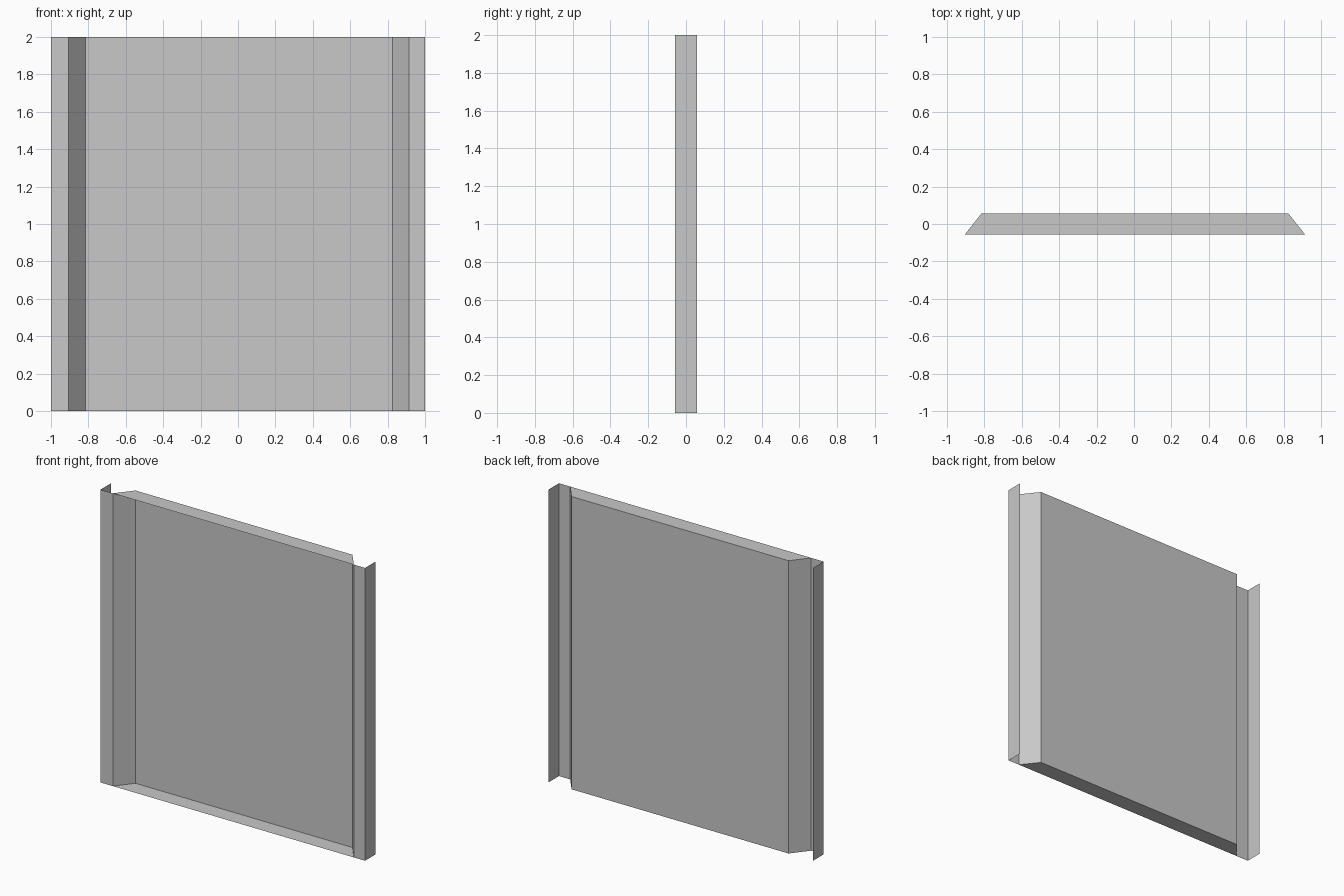
import bpy
import bmesh

cube = bpy.data.objects.get("Cube")
if cube:
    bpy.data.objects.remove(cube, do_unlink=True)

HEIGHT = 2.0
DEPTH = 0.057

metal = bpy.data.materials.new("grey sheet metal")
metal.use_nodes = True
colour = (0.58, 0.58, 0.58, 1)
metal.diffuse_color = colour
metal.node_tree.nodes["Principled BSDF"].inputs["Base Color"].default_value = colour

# Folded section, from the right return lip to the left one
section = [(-1, DEPTH), (-1, -DEPTH), (-0.905, -DEPTH), (-0.815, DEPTH),
           (0.825, DEPTH), (0.915, -DEPTH), (1, -DEPTH), (1, DEPTH)]


def make_sheet(name, faces):
    """Build an open sheet from a list of faces given as corner points."""
    bm = bmesh.new()
    for corners in faces:
        bm.faces.new([bm.verts.new(c) for c in corners])
    bmesh.ops.remove_doubles(bm, verts=bm.verts, dist=0.0001)
    mesh = bpy.data.meshes.new(name)
    bm.to_mesh(mesh)
    bm.free()
    mesh.materials.append(metal)
    obj = bpy.data.objects.new(name, mesh)
    bpy.context.collection.objects.link(obj)
    return obj


def strip(points):
    """Extrude a section upward into a row of flat panels."""
    return [[(*a, 0), (*b, 0), (*b, HEIGHT), (*a, HEIGHT)]
            for a, b in zip(points, points[1:])]


# Recessed back panel with its sloped sides
make_sheet("tray_panel", strip(section[2:6]))

# Edge flanges with return lips
make_sheet("right_flange", strip(section[:3]))
make_sheet("left_flange", strip(section[5:]))

# Trapezoid end plates closing the tray
make_sheet("top_plate", [[(x, y, HEIGHT) for x, y in reversed(section[2:6])]])
make_sheet("bottom_plate", [[(x, y, 0) for x, y in section[2:6]]])
